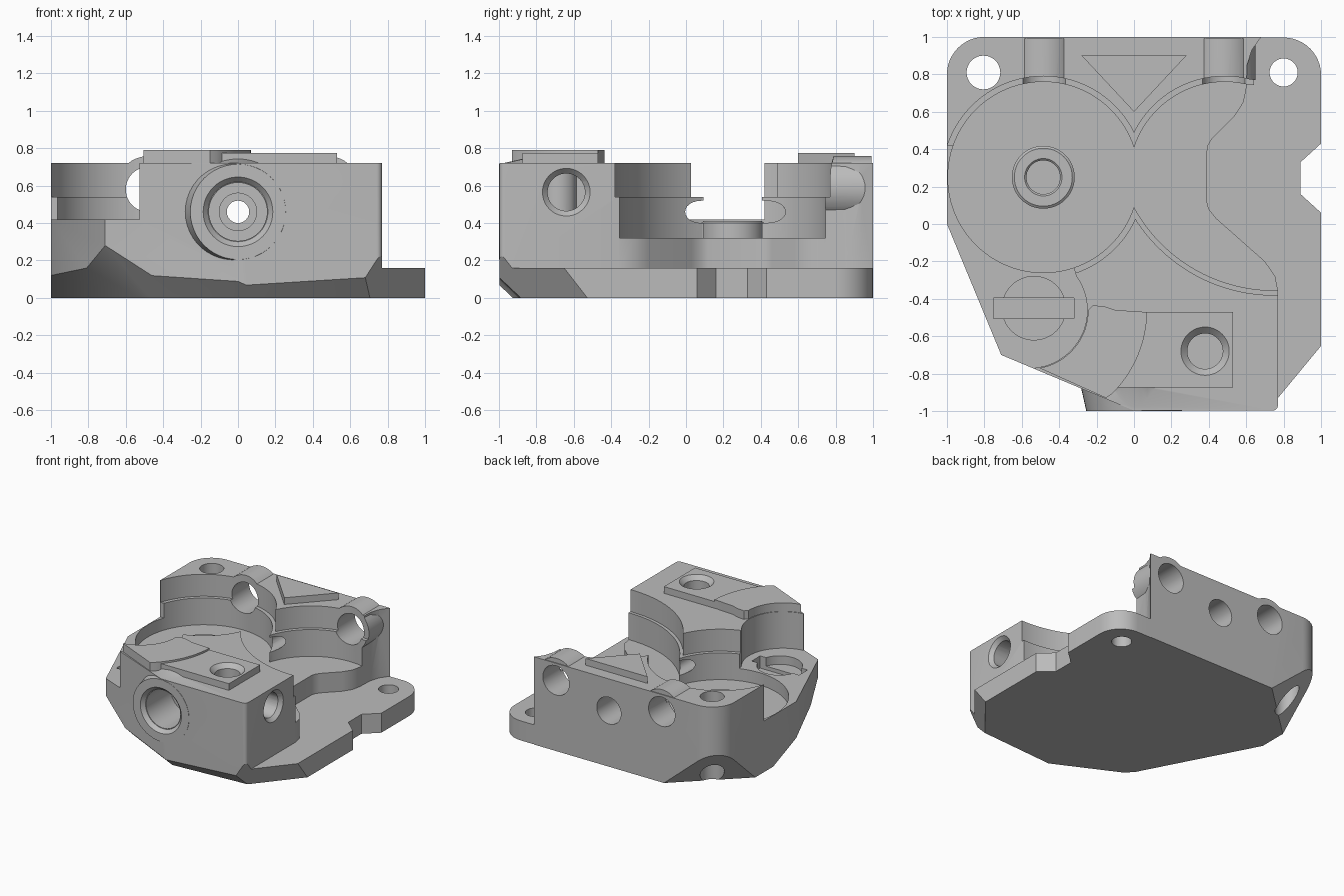
import bpy
import bmesh
from math import cos, sin, radians
from mathutils import Vector, Matrix

start = bpy.data.objects.get("Cube")
if start:
    bpy.data.objects.remove(start, do_unlink=True)

metal = bpy.data.materials.new("cast_grey")
metal.use_nodes = True
GREY = (0.5, 0.5, 0.5, 1)
metal.diffuse_color = GREY
metal.node_tree.nodes["Principled BSDF"].inputs["Base Color"].default_value = GREY


def finish(name, bm):
    bmesh.ops.recalc_face_normals(bm, faces=bm.faces[:])
    mesh = bpy.data.meshes.new(name)
    bm.to_mesh(mesh)
    bm.free()
    mesh.materials.append(metal)
    ob = bpy.data.objects.new(name, mesh)
    bpy.context.collection.objects.link(ob)
    return ob


def arc(cx, cy, r, a0, a1, n=24):
    angles = [radians(a0 + (a1 - a0) * i / n) for i in range(n + 1)]
    return [(cx + r * cos(a), cy + r * sin(a)) for a in angles]


def prism(name, pts, z0, z1):
    bm = bmesh.new()
    face = bm.faces.new([bm.verts.new((x, y, z0)) for x, y in pts])
    top = bmesh.ops.extrude_face_region(bm, geom=[face])["geom"]
    bmesh.ops.translate(bm, vec=(0, 0, z1 - z0),
                        verts=[v for v in top if isinstance(v, bmesh.types.BMVert)])
    return finish(name, bm)


def rod(name, a, b, r0, r1=None, n=48):
    """Cylinder or cone from point a to point b."""
    a, b = Vector(a), Vector(b)
    turn = (b - a).to_track_quat('Z', 'Y').to_matrix().to_4x4()
    bm = bmesh.new()
    bmesh.ops.create_cone(bm, cap_ends=True, segments=n, radius1=r0,
                          radius2=r0 if r1 is None else r1, depth=(b - a).length,
                          matrix=Matrix.Translation((a + b) / 2) @ turn)
    return finish(name, bm)


def slab(p, normal):
    """Big cutter that removes everything on the outer side of a plane."""
    turn = Vector(normal).to_track_quat('Z', 'Y').to_matrix().to_4x4()
    bm = bmesh.new()
    bmesh.ops.create_cube(bm, size=6, matrix=Matrix.Translation(p) @ turn
                          @ Matrix.Translation((0, 0, 3)))
    return finish("trim_cutter", bm)


def combine(tool, operation):
    tool.hide_render = True
    mod = body.modifiers.new("combine", 'BOOLEAN')
    mod.operation = operation
    mod.solver = 'EXACT'
    mod.object = tool
    bpy.context.view_layer.objects.active = body
    bpy.ops.object.modifier_apply(modifier=mod.name)
    bpy.data.objects.remove(tool, do_unlink=True)


def add(tool):
    combine(tool, 'UNION')


def cut(tool):
    combine(tool, 'DIFFERENCE')


def chamfer(p1, p2, p3):
    p1, p2, p3 = Vector(p1), Vector(p2), Vector(p3)
    n = (p2 - p1).cross(p3 - p1)
    cut(slab(p1, -n if n.z > 0 else n))


# Main block
body = prism("pump_housing",
             arc(-0.8, 0.8, 0.2, 180, 90, 12)
             + [(0.68, 1), (0.63, 0.93), (0.605, 0.85), (0.6, 0.72), (0.585, 0.65),
                (0.54, 0.58), (0.42, 0.46), (0.395, 0.42), (0.39, 0.38), (0.39, 0.12),
                (0.4, 0.08), (0.44, 0.03), (0.7, -0.2), (0.755, -0.28), (0.77, -0.36)]
             + arc(0.74, -0.968, 0.03, 0, -90, 6)
             + [(0, -0.998), (-0.71, -0.7), (-1, 0)], -0.05, 0.72)

# Mounting flange
add(prism("flange",
          [(0.3, 0.997)] + arc(0.8, 0.797, 0.2, 90, 0, 12)
          + [(1, 0.43), (0.89, 0.33), (0.89, 0.16), (1, 0.06), (1, -0.68),
             (0.77, -0.93), (0.75, -0.98), (0.3, -0.9)], -0.04, 0.16))

# Port humps on the back wall
for side in (-1, 1):
    add(rod("port_hump", (side * 0.48, 0.6, 0.588), (side * 0.48, 0.993, 0.588), 0.17))

# Raised pads on the top
add(prism("triangle_pad", [(-0.28, 0.9), (0.28, 0.9), (0, 0.6)], 0.66, 0.775))
add(prism("square_pad", [(-0.25, -0.875), (0.53, -0.875), (0.53, -0.47), (-0.2, -0.47)],
          0.65, 0.775))
add(prism("arc_pad",
          arc(-0.56, -0.46, 0.315, -80, 0, 16) + [(-0.22, -0.435), (-0.16, -0.44), (-0.1, -0.46)]
          + arc(-0.56, -0.46, 0.63, -1, -45, 16) + [(-0.15, -0.93)], 0.64, 0.79))

# Boss around the front bore
add(rod("front_boss", (0, -0.8, 0.46), (0, -1, 0.46), 0.3, 0.255))

# Bottom trimmed flat, then chamfered edges and corners
cut(slab((0, 0, 0), (0, 0, -1)))
chamfer((-0.5, 1, 0), (-1, 0.53, 0), (-0.94, 0.94, 0.32))
chamfer((-1, 0, 0.12), (-0.81, -0.46, 0.16), (-0.87, 0.05, 0))
chamfer((-0.81, -0.46, 0.16), (-0.71, -0.7, 0.28), (-0.46, -0.806, 0.12))
chamfer((-0.46, -0.806, 0.12), (0, -1, 0.09), (0, -0.9, 0))
chamfer((0.04, -1, 0.07), (0.68, -1, 0.11), (0.3, -0.91, 0))
chamfer((0.68, -1, 0.11), (0.77, -1, 0.25), (0.77, -0.93, 0.16))

# Gear cavities, each with a wider upper step
LX, CY = -0.485, 0.25
for grow, z in ((0, 0.32), (0.03, 0.54)):
    cut(rod("left_cavity", (LX, CY, z), (LX, CY, 1), 0.51 + grow, n=96))
    a0, a1 = (208.7, 162) if not grow else (211.5, 154)
    cut(prism("right_cavity",
              arc(0.75, 0.5, 0.855 + grow * 0.85, a0, 273) + [(1.3, -0.35), (1.3, 0.745)]
              + arc(-LX, CY, 0.51 + grow, 75, a1), z, 1))

# Low ledge at the front corner
cut(prism("ledge_cutter",
          [(-1.3, 0.42), (-0.5, 0.42)] + arc(-0.56, -0.46, 0.31, 36, -84)
          + [(-0.53, -1.3), (-1.3, -1.3)], 0.42, 1))

# Round recess and cross slot in the ledge
cut(rod("round_recess", (-0.535, -0.45, 0.35), (-0.535, -0.45, 0.6), 0.17))
cut(prism("cross_slot", [(-0.75, -0.505), (-0.32, -0.505), (-0.32, -0.395), (-0.75, -0.395)],
          0.32, 0.6))

# Centre bore running front to back
Z = 0.46
for y0, y1, r0, r1 in ((-1.01, -0.97, 0.195, 0.16), (-1.1, -0.65, 0.155, 0.155),
                       (-0.7, -0.45, 0.1, 0.1), (0.7, 1.1, 0.11, 0.11)):
    cut(rod("centre_bore", (0, y0, Z), (0, y1, Z), r0, r1))
cut(rod("centre_passage", (0, -1.2, Z), (0, 1.2, Z), 0.06, n=24))

# Back ports
for x in (-0.48, 0.48):
    cut(rod("back_port", (x, 0.5, 0.58), (x, 1.1, 0.58), 0.12))

# Side port and top port meeting inside the front block
cut(rod("side_port", (0.9, -0.64, 0.565), (0.38, -0.64, 0.565), 0.1))
cut(rod("side_countersink", (0.775, -0.64, 0.565), (0.74, -0.64, 0.565), 0.132, 0.1))
cut(rod("top_port", (0.38, -0.68, 0.45), (0.38, -0.68, 1), 0.095))
cut(rod("top_countersink", (0.38, -0.68, 0.74), (0.38, -0.68, 0.78), 0.095, 0.134))

# Mounting holes
for x, r in ((-0.805, 0.09), (0.8, 0.075)):
    cut(rod("mounting_hole", (x, 0.81, -0.2), (x, 0.81, 1), r))

# Bearing ring on the cavity floor
cut(rod("bearing_hole", (LX, CY, 0.2), (LX, CY, 0.5), 0.09))
bm = bmesh.new()
rings = []
for r, z in ((0.09, 0.21), (0.09, 0.4), (0.1, 0.41), (0.155, 0.41), (0.168, 0.4), (0.168, 0.3)):
    rings.append([bm.verts.new((LX + x, CY + y, z)) for x, y in arc(0, 0, r, 0, 352.5, 47)])
for low, high in zip(rings, rings[1:]):
    for i in range(48):
        j = (i + 1) % 48
        bm.faces.new((low[i], low[j], high[j], high[i]))
ring = finish("bearing_ring", bm)

# Smooth the curved walls and keep hard edges
bpy.ops.object.select_all(action='DESELECT')
for ob in (body, ring):
    ob.select_set(True)
bpy.context.view_layer.objects.active = body
bpy.ops.object.shade_smooth_by_angle(angle=radians(25))
